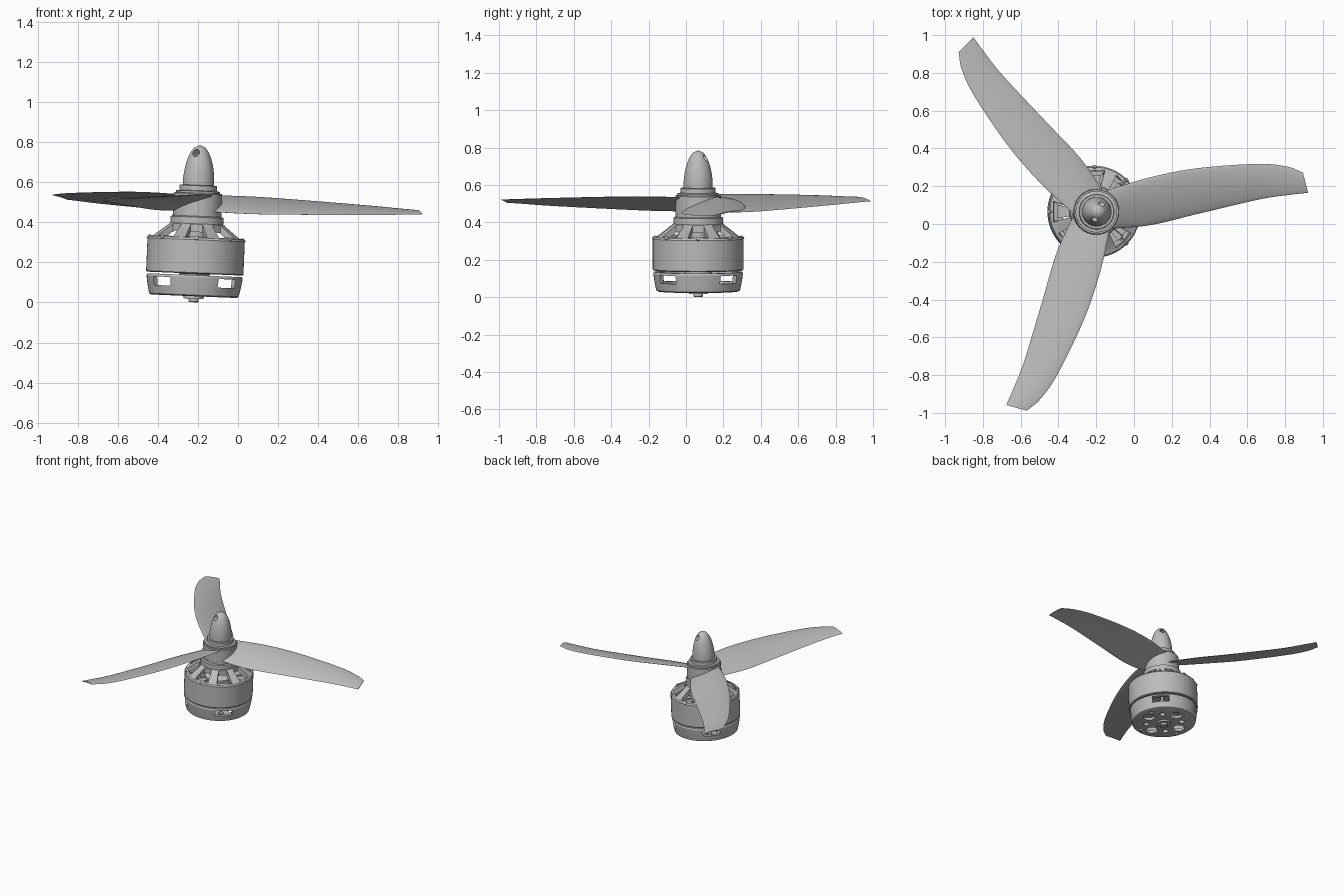
import bpy, bmesh, math
from mathutils import Matrix, Vector

cube = bpy.data.objects.get("Cube")
if cube:
    bpy.data.objects.remove(cube)

# The whole assembly leans slightly around y
TILT = Matrix.Translation((-0.222, 0.065, 0.001)) @ Matrix.Rotation(math.radians(2.4), 4, 'Y')

grey = bpy.data.materials.new("plain grey")
grey.use_nodes = True
COLOUR = (0.5, 0.5, 0.5, 1)
grey.diffuse_color = COLOUR
grey.node_tree.nodes["Principled BSDF"].inputs["Base Color"].default_value = COLOUR


def finish(name, bm):
    bmesh.ops.recalc_face_normals(bm, faces=bm.faces)
    mesh = bpy.data.meshes.new(name)
    bm.to_mesh(mesh)
    bm.free()
    mesh.materials.append(grey)
    ob = bpy.data.objects.new(name, mesh)
    bpy.context.collection.objects.link(ob)
    ob.matrix_world = TILT
    return ob


def activate(ob):
    bpy.ops.object.select_all(action='DESELECT')
    ob.select_set(True)
    bpy.context.view_layer.objects.active = ob


def lathe(name, profile, ring=False, seg=64):
    """Revolve (radius, height) points; ring closes the profile on itself."""
    bm = bmesh.new()
    rows = []
    for r, z in profile:
        rows.append([bm.verts.new((r * math.cos(a), r * math.sin(a), z))
                     for a in (math.tau * i / seg for i in range(seg))])
    pairs = list(zip(rows, rows[1:])) + ([(rows[-1], rows[0])] if ring else [])
    for a, b in pairs:
        for i in range(seg):
            j = (i + 1) % seg
            bm.faces.new((a[i], a[j], b[j], b[i]))
    bmesh.ops.remove_doubles(bm, verts=bm.verts, dist=1e-5)
    return finish(name, bm)


def add_block(bm, angle, r0, r1, w0, w1, z0, z1):
    """Radial block, width w0 at the inside and w1 at the outside."""
    spin = Matrix.Rotation(math.radians(angle), 3, 'Z')
    for v in bmesh.ops.create_cube(bm, size=1)["verts"]:
        t = v.co.x + 0.5
        v.co = spin @ Vector((r0 + (r1 - r0) * t, v.co.y * (w0 + (w1 - w0) * t),
                              z0 + (z1 - z0) * (v.co.z + 0.5)))


def add_rod(bm, centre, radius, depth, rot=Matrix()):
    bmesh.ops.create_cone(bm, cap_ends=True, segments=24, radius1=radius, radius2=radius,
                          depth=depth, matrix=Matrix.Translation(centre) @ rot)


def around(angle, r, z):
    a = math.radians(angle)
    return Vector((r * math.cos(a), r * math.sin(a), z))


def cut(ob, bm):
    cutter = finish("cutter", bm)
    cutter.hide_render = True
    mod = ob.modifiers.new("cut", 'BOOLEAN')
    mod.operation = 'DIFFERENCE'
    mod.object = cutter
    activate(ob)
    bpy.context.view_layer.update()
    bpy.ops.object.modifier_apply(modifier=mod.name)
    bpy.data.objects.remove(cutter)


parts = []

# Motor bell: hollow can with a spoked conical top
bell = lathe("motor_bell", [(0.238, 0.143), (0.243, 0.148), (0.243, 0.312), (0.236, 0.322),
                            (0.222, 0.326), (0.135, 0.392), (0.05, 0.392), (0.05, 0.37),
                            (0.12, 0.365), (0.205, 0.30), (0.222, 0.29), (0.222, 0.143)], True)
bm = bmesh.new()
for k in range(8):
    add_block(bm, 45 * k, 0.138, 0.218, 0.06, 0.11, 0.27, 0.45)
cut(bell, bm)
parts.append(bell)

# Small screws on the rim of the bell
bm = bmesh.new()
for k in range(8):
    add_rod(bm, around(45 * k, 0.232, 0.315), 0.011, 0.024,
            Matrix.Rotation(math.radians(45 * k), 4, 'Z') @ Matrix.Rotation(math.radians(50), 4, 'Y'))
parts.append(finish("rim_screws", bm))

# Stator core and coils inside the bell
parts.append(lathe("stator_core", [(0, 0.04), (0.075, 0.04), (0.075, 0.14), (0.1, 0.15),
                                   (0.1, 0.29), (0.05, 0.31), (0.05, 0.38), (0, 0.38)]))
bm = bmesh.new()
for k in range(12):
    add_block(bm, 30 * k, 0.09, 0.195, 0.035, 0.07, 0.155, 0.275)
    add_block(bm, 30 * k, 0.195, 0.214, 0.09, 0.1, 0.165, 0.265)
parts.append(finish("stator_coils", bm))

# Mounting base: cup with side windows and holes in its floor
base = lathe("motor_base", [(0, 0.03), (0.212, 0.03), (0.224, 0.036), (0.234, 0.085), (0.24, 0.125),
                            (0.236, 0.135), (0.214, 0.135), (0.205, 0.05), (0, 0.05)])
bm = bmesh.new()
for k in range(4):
    add_block(bm, 45 + 90 * k, 0.17, 0.28, 0.12, 0.12, 0.078, 0.121)
    add_rod(bm, around(90 * k, 0.135, 0.04), 0.042, 0.06)
    add_rod(bm, around(45 + 90 * k, 0.125, 0.04), 0.02, 0.06)
    add_rod(bm, around(22 + 90 * k, 0.185, 0.04), 0.012, 0.06)
add_block(bm, 180, 0.19, 0.28, 0.09, 0.09, 0.062, 0.112)
cut(base, bm)
parts.append(base)

# Shaft end and retaining ring under the base
parts.append(lathe("shaft_end", [(0, 0), (0.022, 0), (0.025, 0.004), (0.025, 0.018), (0.05, 0.018),
                                 (0.05, 0.035), (0, 0.035)], seg=32))

# Collar, propeller hub and washer
parts.append(lathe("collar", [(0, 0.38), (0.132, 0.38), (0.132, 0.425), (0.122, 0.43),
                              (0.122, 0.445), (0, 0.445)]))
parts.append(lathe("propeller_hub", [(0, 0.44), (0.118, 0.44), (0.121, 0.444), (0.121, 0.541),
                                     (0.117, 0.546), (0, 0.546)]))
parts.append(lathe("washer", [(0, 0.54), (0.11, 0.54), (0.11, 0.555), (0.094, 0.558),
                              (0.094, 0.582), (0.09, 0.585), (0, 0.585)]))

# Spinner nut: ogive with a cross hole near the tip
ogive = [(0.078 * math.sqrt(1 - (i / 16) ** 1.9), 0.595 + 0.19 * i / 16) for i in range(17)]
spinner = lathe("spinner", [(0, 0.58), (0.078, 0.58)] + ogive)
bm = bmesh.new()
add_rod(bm, (0, 0, 0.745), 0.018, 0.3,
        Matrix.Rotation(math.radians(65), 4, 'Z') @ Matrix.Rotation(math.pi / 2, 4, 'Y'))
cut(spinner, bm)
parts.append(spinner)

# Blade stations: distance, leading edge, trailing edge, rise, thickness
STATIONS = [Vector(s) for s in (
    (0.05, 0.11, -0.092, 0.08, 0.022), (0.28, 0.18, -0.072, 0.085, 0.02),
    (0.54, 0.23, -0.01, 0.07, 0.016), (0.86, 0.253, 0.066, 0.045, 0.011),
    (1.02, 0.24, 0.09, 0.028, 0.008), (1.11, 0.208, 0.1, 0.02, 0.006))]


def station(t):
    """Smooth curve through the blade stations."""
    i = min(int(t), len(STATIONS) - 2)
    f = t - i
    p, q = STATIONS[i], STATIONS[i + 1]
    m = (q - STATIONS[i - 1]) / 2 if i else q - p
    n = (STATIONS[i + 2] - p) / 2 if i + 2 < len(STATIONS) else q - p
    return (p * (2 * f**3 - 3 * f**2 + 1) + m * (f**3 - 2 * f**2 + f)
            + q * (3 * f**2 - 2 * f**3) + n * (f**3 - f**2))


def blade(name, angle, rows=40, cols=12):
    bm = bmesh.new()
    spin = Matrix.Rotation(math.radians(angle), 3, 'Z')
    loops = []
    for k in range(rows + 1):
        x, lead, trail, rise, thick = station(k * (len(STATIONS) - 1) / rows)
        loop = []
        for c in range(2 * cols):
            u = 0.5 - 0.5 * math.cos(math.pi * c / cols)    # 0 trailing, 1 leading
            side = 1 if c < cols else -1
            bulge = 4 * u * (1 - u)
            z = 0.495 + rise * (u - 0.5) + 0.04 * (lead - trail) * bulge
            z += side * (0.5 * thick * math.sqrt(bulge) if 0 < c != cols else 0)
            loop.append(bm.verts.new(spin @ Vector((x + 0.025 * x * (0.5 - u),
                                                    trail + (lead - trail) * u, z))))
        loops.append(loop)
    n = 2 * cols
    for a, b in zip(loops, loops[1:]):
        for i in range(n):
            bm.faces.new((a[i], a[(i + 1) % n], b[(i + 1) % n], b[i]))
    bm.faces.new(loops[0])
    bm.faces.new(loops[-1])
    return finish(name, bm)


for index, label in enumerate(("left", "back", "front")):
    parts.append(blade("blade_" + label, 120 * index))

# Smooth round surfaces, crisp corners
for ob in parts:
    activate(ob)
    bpy.ops.object.shade_smooth_by_angle(angle=math.radians(30))
